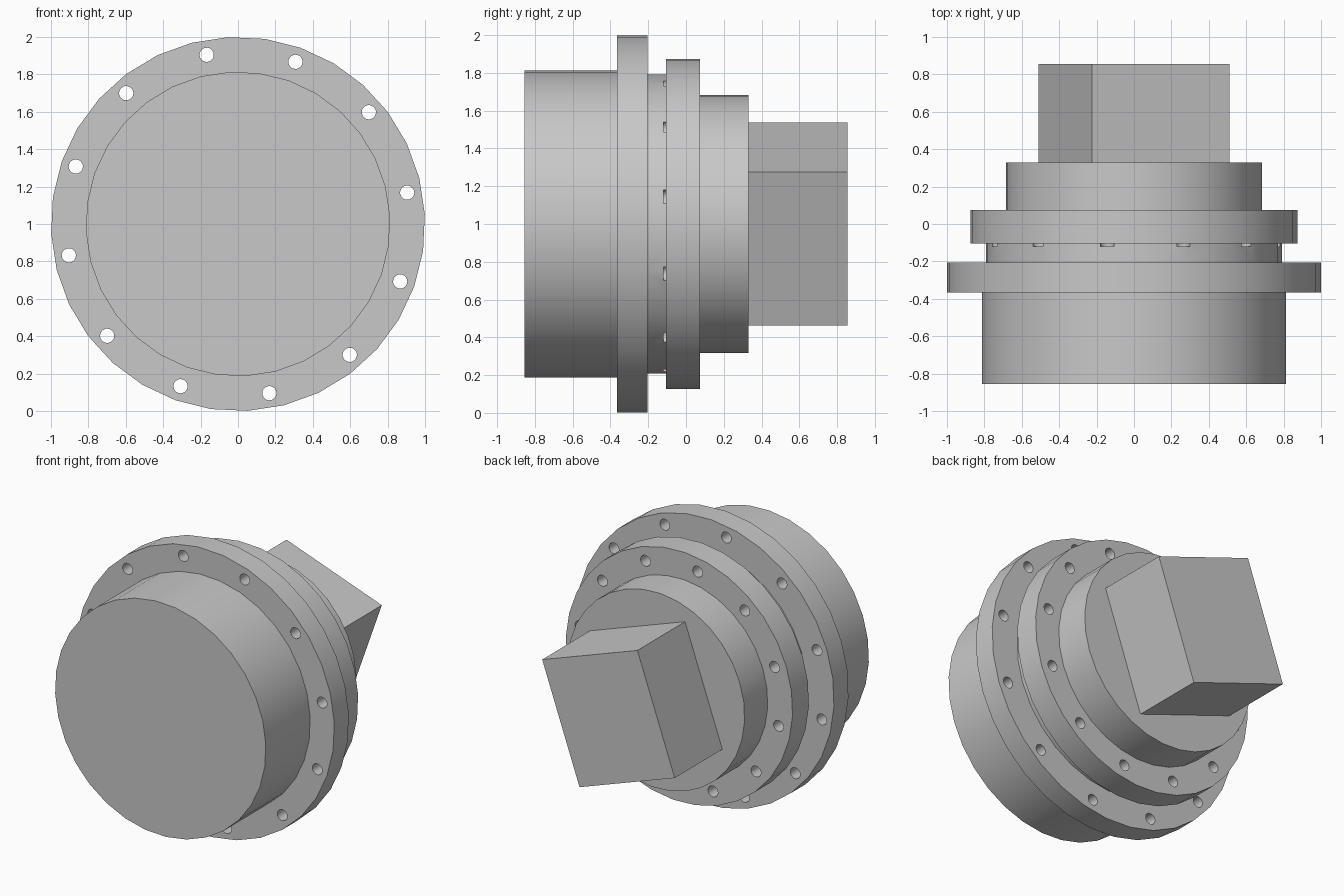
import bpy
import bmesh
from math import cos, sin, pi, radians
from mathutils import Matrix, Vector

cube = bpy.data.objects.get("Cube")
if cube:
    bpy.data.objects.remove(cube, do_unlink=True)

TURN = Matrix.Translation((0, 0, 1)) @ Matrix.Rotation(radians(19.5), 4, 'Y')

steel = bpy.data.materials.new("plain_grey")
steel.use_nodes = True
steel.diffuse_color = (0.58, 0.58, 0.58, 1)
steel.node_tree.nodes["Principled BSDF"].inputs["Base Color"].default_value = steel.diffuse_color


def finish(name, bm):
    """Turn the mesh about the main axis, lift it and link it."""
    bmesh.ops.transform(bm, matrix=TURN, verts=bm.verts)
    bmesh.ops.recalc_face_normals(bm, faces=bm.faces)
    mesh = bpy.data.meshes.new(name)
    bm.to_mesh(mesh)
    bm.free()
    mesh.materials.append(steel)
    obj = bpy.data.objects.new(name, mesh)
    bpy.context.collection.objects.link(obj)
    return obj


def lathe(bm, profile, sides, cx=0, cz=0):
    """Closed solid turned about the y direction from (y, radius) points."""
    rings = [[bm.verts.new((cx + r * cos(2 * pi * i / sides), y,
                            cz + r * sin(2 * pi * i / sides)))
              for i in range(sides)] for y, r in profile]
    for a, b in zip(rings, rings[1:]):
        for i in range(sides):
            j = (i + 1) % sides
            bm.faces.new((a[i], a[j], b[j], b[i]))
    bm.faces.new(rings[0])
    bm.faces.new(rings[-1])


def activate(obj):
    bpy.ops.object.select_all(action='DESELECT')
    obj.select_set(True)
    bpy.context.view_layer.objects.active = obj


# Stepped housing: barrel, large flange, neck, small flange, hub
steps = [(-0.855, -0.365, 0.814), (-0.365, -0.205, 1.0), (-0.205, -0.105, 0.793),
         (-0.105, 0.075, 0.876), (0.075, 0.33, 0.684)]
bm = bmesh.new()
lathe(bm, [(y, r) for start, end, r in steps for y in (start, end)], 32)
housing = finish("stepped_housing", bm)

# Bolt holes through both flanges; the inner circle bites into the neck
bm = bmesh.new()
for radius, start, end in ((0.92, -0.4, -0.17), (0.78, -0.12, 0.11)):
    for k in range(12):
        a = k * pi / 6
        lathe(bm, [(start, 0.038), (end, 0.038)], 24, radius * cos(a), radius * sin(a))
cutter = finish("bolt_hole_cutter", bm)
cutter.hide_render = True

activate(housing)
holes = housing.modifiers.new("bolt_holes", 'BOOLEAN')
holes.operation = 'DIFFERENCE'
holes.solver = 'EXACT'
holes.object = cutter
bpy.ops.object.modifier_apply(modifier=holes.name)
bpy.data.objects.remove(cutter, do_unlink=True)
activate(housing)
bpy.ops.object.shade_smooth_by_angle(angle=radians(30))

# Rectangular drive block on the back of the hub
bm = bmesh.new()
bmesh.ops.create_cube(bm, size=1)
bmesh.ops.scale(bm, vec=Vector((0.78, 0.535, 0.863)), verts=bm.verts)
bmesh.ops.translate(bm, vec=Vector((0, 0.5875, 0)), verts=bm.verts)
finish("drive_block", bm)
